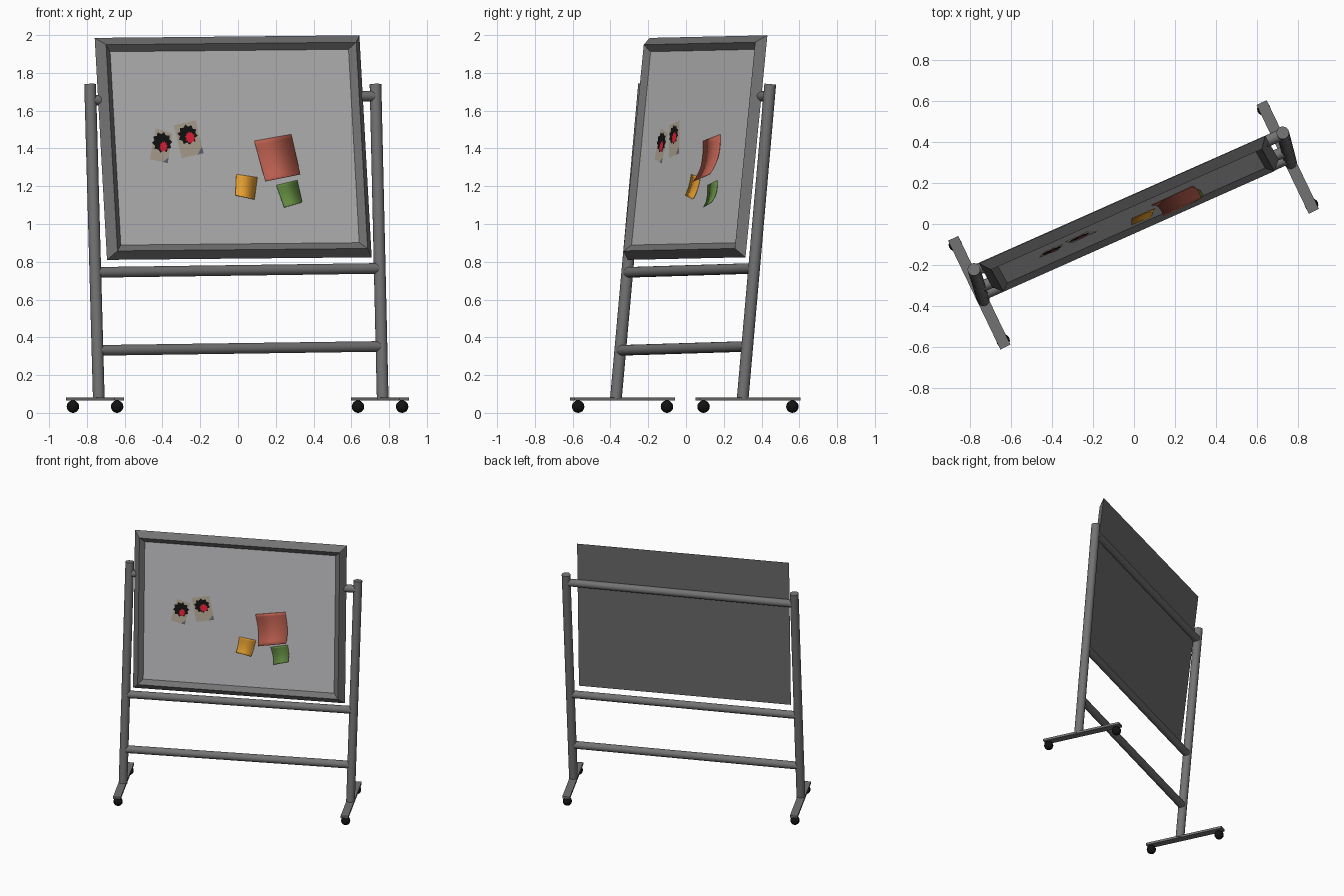
import bpy, bmesh, math
from mathutils import Vector as V

if "Cube" in bpy.data.objects:
    bpy.data.objects.remove(bpy.data.objects["Cube"])


def mat(name, r, g, b):
    m = bpy.data.materials.new(name)
    m.diffuse_color = (r, g, b, 1)
    m.use_nodes = True
    m.node_tree.nodes["Principled BSDF"].inputs["Base Color"].default_value = m.diffuse_color
    return m


GREY = mat("frame grey", .17, .17, .17)
PANEL = mat("panel light grey", .50, .50, .51)
BLACK = mat("wheel black", .006, .006, .006)
CORAL = mat("coral note", .48, .11, .075)
AMBER = mat("amber note", .80, .35, .03)
GREEN = mat("green note", .12, .25, .05)
CARD = mat("card beige", .45, .38, .30)
RED = mat("card red", .80, .015, .04)
SLATE = mat("card slate", .13, .14, .17)


def obj(name, verts, faces, m, smooth=False):
    me = bpy.data.meshes.new(name)
    me.from_pydata(verts, [], faces)
    me.materials.append(m)
    o = bpy.data.objects.new(name, me)
    bpy.context.collection.objects.link(o)
    bm = bmesh.new()
    bm.from_mesh(me)
    if faces and len(faces) > 1:
        bmesh.ops.recalc_face_normals(bm, faces=bm.faces)
    bm.to_mesh(me)
    bm.free()
    return o


def smooth(o):
    bpy.ops.object.select_all(action='DESELECT')
    o.select_set(True)
    bpy.context.view_layer.objects.active = o
    bpy.ops.object.shade_smooth_by_angle(angle=math.radians(40))


def tube(name, a, b, r):
    a, b = V(a), V(b)
    bpy.ops.mesh.primitive_cylinder_add(vertices=20, radius=r, depth=(b - a).length, location=(a + b) / 2)
    o = bpy.context.object
    o.name = name
    o.rotation_euler = (b - a).to_track_quat('Z', 'Y').to_euler()
    o.data.materials.append(GREY)
    smooth(o)


# leaning posts
POSTS = {"left": (V((-.737, -.371, .075)), V((-.783, -.222, 1.74))),
         "right": (V((.766, .300, .075)), V((.728, .446, 1.74)))}
for side, (lo, hi) in POSTS.items():
    tube(side + "_post", lo, hi, .031)


# cross bars between the posts
def on_post(side, z):
    lo, hi = POSTS[side]
    return lo.lerp(hi, (z - lo.z) / (hi.z - lo.z))


for name, zl, zr in (("lower_bar", .331, .352), ("middle_bar", .744, .765), ("upper_bar", 1.655, 1.677)):
    tube(name, on_post("left", zl), on_post("right", zr), .028)

# feet and ball wheels
for side, c in (("left", (-.757, -.336)), ("right", (.752, .328))):
    bpy.ops.mesh.primitive_cube_add(size=1, location=(c[0], c[1], .074))
    o = bpy.context.object
    o.name = side + "_foot"
    o.scale = (.055, .59, .017)
    o.rotation_euler.z = math.radians(25.7)
    o.data.materials.append(GREY)
    for end, s in (("front", 1), ("back", -1)):
        bpy.ops.mesh.primitive_uv_sphere_add(segments=16, ring_count=10, radius=.033,
                                             location=(c[0] + s * .117, c[1] - s * .235, .033))
        o = bpy.context.object
        o.name = f"{side}_{end}_wheel"
        o.data.materials.append(BLACK)
        smooth(o)

# board axes: across, up and front normal
O = V((-.0255, .061, 1.4045))
W = V((-.065, .116, 1.175))
HH = W.length / 2
W.normalize()
U = V((.914, .407, .009)).normalized()
N = U.cross(W).normalized()
HW = .767


def rect(inset, d):
    w, h = HW - inset, HH - inset
    return [O + U * a * w + W * b * h + N * d for a, b in ((-1, -1), (1, -1), (1, 1), (-1, 1))]


# mitred frame with ridge, closed at the back
loops = rect(0, 0) + rect(.042, .048) + rect(.078, .018)
faces = [(3, 2, 1, 0)]
for k in (0, 4):
    for i in range(4):
        j = (i + 1) % 4
        faces.append((k + i, k + j, k + 4 + j, k + 4 + i))
faces.append((8, 9, 10, 11))
obj("board_frame", loops, faces, GREY)
obj("board_panel", rect(.076, .0195), [(0, 1, 2, 3)], PANEL)


# point on the board seen from the front at x, z with depth d
def at(x, z, d):
    y = (d + O.dot(N) - x * N.x - z * N.z) / N.y
    return V((x, y, z))


# s across, t down inside a four-cornered sheet
def inside(q, s, t):
    top = V(q[0]).lerp(V(q[1]), s)
    return top.lerp(V(q[3]).lerp(V(q[2]), s), t)


# curled paper notes
def note(name, q, curl, m):
    n = 10
    verts = []
    for k in range(n + 1):
        t = k / n
        for s in (0, 1):
            p = inside(q, s, t)
            verts.append(at(p.x, p.y, .022 + curl * t ** 3))
    o = obj(name, verts, [(2 * k, 2 * k + 2, 2 * k + 3, 2 * k + 1) for k in range(n)], m)
    if o.data.polygons[0].normal.dot(N) < 0:
        o.data.flip_normals()
    mod = o.modifiers.new("paper", 'SOLIDIFY')
    mod.thickness = .002
    smooth(o)


note("large_note", [(.087, 1.44), (.282, 1.475), (.33, 1.263), (.145, 1.226)], .048, CORAL)
note("small_note", [(-.008, 1.263), (.103, 1.247), (.087, 1.13), (-.013, 1.152)], .016, AMBER)
note("lower_note", [(.203, 1.205), (.314, 1.232), (.34, 1.115), (.245, 1.088)], .026, GREEN)


# flat plates on the picture cards
def plate(name, q, pts, d, m):
    ps = [inside(q, s, t) for s, t in pts]
    o = obj(name, [at(p.x, p.y, d) for p in ps], [tuple(range(len(ps)))], m)
    if o.data.polygons[0].normal.dot(N) < 0:
        o.data.flip_normals()


def blob(cs, ct, rs, rt, wob):
    out = []
    for i in range(20):
        a = i * math.tau / 20
        k = 1 + wob * (i % 2 - .5)
        out.append((cs + rs * k * math.cos(a), ct + rt * k * math.sin(a)))
    return out


CARDS = (("left", [(-.435, 1.507), (-.346, 1.48), (-.372, 1.322), (-.467, 1.343)], (.5, .38, .52, .30), (.62, .5)),
         ("right", [(-.34, 1.523), (-.224, 1.549), (-.182, 1.375), (-.298, 1.348)], (.5, .36, .40, .27), (.58, .46)))
for side, q, b, r in CARDS:
    plate(side + "_card", q, [(0, 0), (1, 0), (1, 1), (0, 1)], .022, CARD)
    plate(side + "_card_corner", q, [(1, .8), (1, 1), (.72, 1)], .0235, SLATE)
    plate(side + "_card_dark_shape", q, blob(*b, .25), .025, BLACK)
    plate(side + "_card_red_shape", q, blob(*r, .20, .16, .3), .0265, RED)
